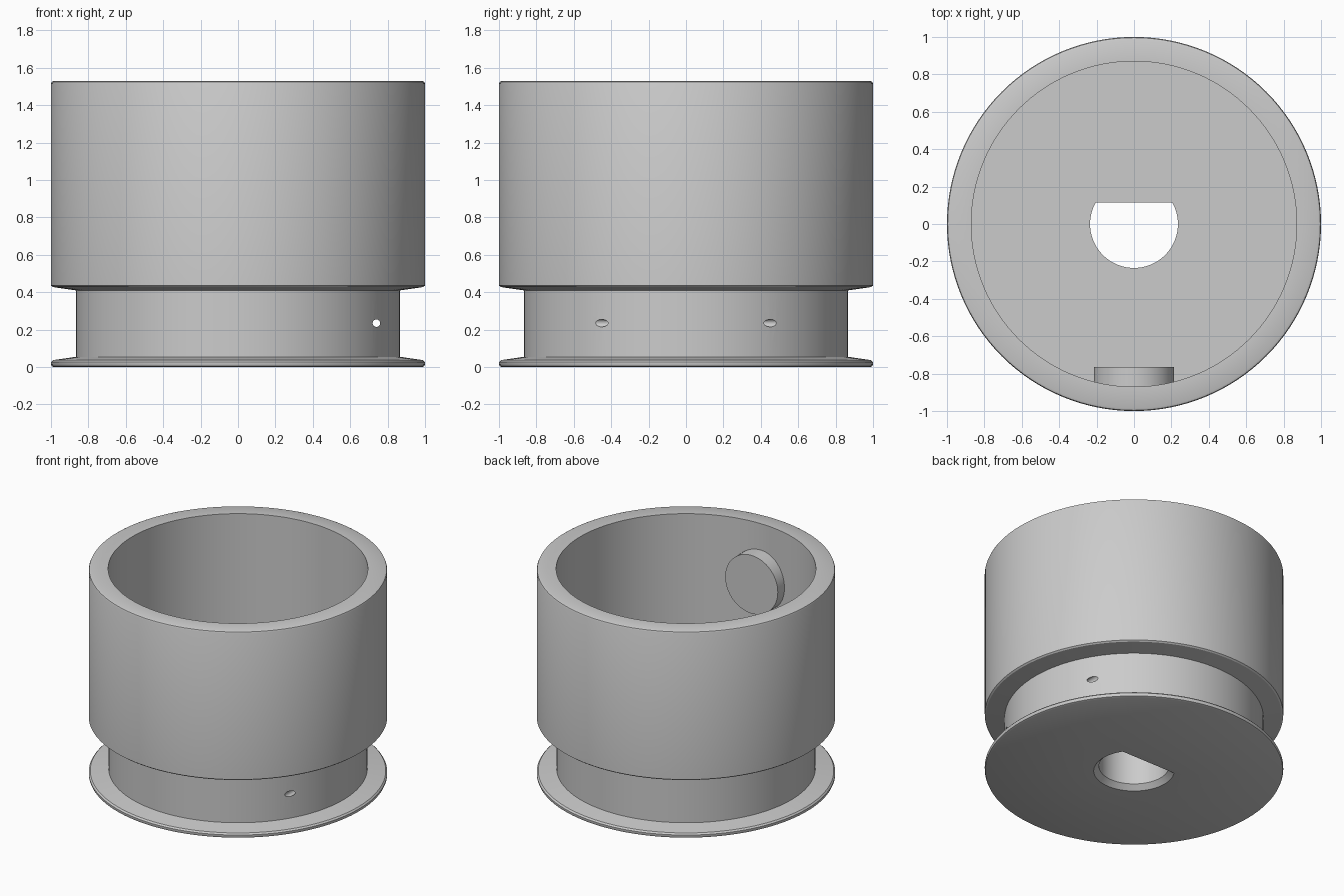
import bpy
import bmesh
import math
from mathutils import Matrix, Vector

cube = bpy.data.objects.get("Cube")
if cube:
    bpy.data.objects.remove(cube, do_unlink=True)

grey = bpy.data.materials.new("plain grey")
grey.use_nodes = True
grey.diffuse_color = (0.6, 0.6, 0.6, 1)
grey.node_tree.nodes["Principled BSDF"].inputs["Base Color"].default_value = (0.6, 0.6, 0.6, 1)


def make_object(name, bm):
    bmesh.ops.recalc_face_normals(bm, faces=bm.faces)
    mesh = bpy.data.meshes.new(name)
    bm.to_mesh(mesh)
    bm.free()
    mesh.materials.append(grey)
    obj = bpy.data.objects.new(name, mesh)
    bpy.context.collection.objects.link(obj)
    return obj


def select(obj):
    bpy.ops.object.select_all(action='DESELECT')
    obj.select_set(True)
    bpy.context.view_layer.objects.active = obj


def lathe(name, profile, steps=128):
    bm = bmesh.new()
    verts = [bm.verts.new((r, 0, z)) for r, z in profile]
    edges = [bm.edges.new(pair) for pair in zip(verts, verts[1:])]
    bmesh.ops.spin(bm, geom=verts + edges, axis=(0, 0, 1), cent=(0, 0, 0),
                   angle=math.tau, steps=steps)
    bmesh.ops.remove_doubles(bm, verts=bm.verts, dist=0.0005)
    return make_object(name, bm)


def rod(name, radius, start, end, segments):
    # Cylinder running along y from start to end = (x, y, z)
    start, end = Vector(start), Vector(end)
    bm = bmesh.new()
    place = Matrix.Translation((start + end) / 2) @ Matrix.Rotation(math.pi / 2, 4, 'X')
    bmesh.ops.create_cone(bm, cap_ends=True, segments=segments, radius1=radius,
                          radius2=radius, depth=(end - start).length, matrix=place)
    return make_object(name, bm)


def d_bore(name, radius, flat, layers, steps=48):
    # Round bore with one flat side, lofted through (height, widening) layers
    bm = bmesh.new()
    rings = []
    for z, grow in layers:
        r = radius + grow
        a0 = math.asin((flat + grow) / r)
        sweep = math.pi + 2 * a0
        rings.append([bm.verts.new((r * math.cos(math.pi - a0 + sweep * i / steps),
                                    r * math.sin(math.pi - a0 + sweep * i / steps), z))
                      for i in range(steps + 1)])
    for low, high in zip(rings, rings[1:]):
        for i in range(len(low)):
            j = (i + 1) % len(low)
            bm.faces.new((low[i], low[j], high[j], high[i]))
    bm.faces.new(rings[0])
    bm.faces.new(rings[-1])
    return make_object(name, bm)


def cut(target, cutter):
    cutter.hide_render = True
    select(target)
    mod = target.modifiers.new("cut", 'BOOLEAN')
    mod.operation = 'DIFFERENCE'
    mod.solver = 'EXACT'
    mod.object = cutter
    bpy.ops.object.modifier_apply(modifier=mod.name)
    bpy.data.objects.remove(cutter, do_unlink=True)


# Spool body: thin flange, solid grooved hub and open cup above
FLOOR = 0.47
body = lathe("spool_body", [
    (0, 0), (0.985, 0), (0.996, 0.005), (1, 0.015), (1, 0.026), (0.99, 0.037),
    (0.867, 0.055), (0.867, 0.41), (0.99, 0.428), (1, 0.436),
    (1, 1.515), (0.996, 1.525), (0.985, 1.53), (0.87, 1.53),
    (0.87, FLOOR), (0, FLOOR)])

# Shaft bore with chamfered mouth, and the cord hole across the hub
cut(body, d_bore("bore_cutter", 0.235, 0.115, [(-0.01, 0.045), (0.035, 0), (0.6, 0)]))
cut(body, rod("cord_hole_cutter", 0.02, (0.74, -0.7, 0.235), (0.74, 0.7, 0.235), 24))

# Round boss on the inside of the front wall
boss = rod("inner_boss", 0.215, (0, -0.92, 1.12), (0, -0.765, 1.12), 64)

for obj in (body, boss):
    select(obj)
    bpy.ops.object.shade_smooth_by_angle(angle=math.radians(25))
